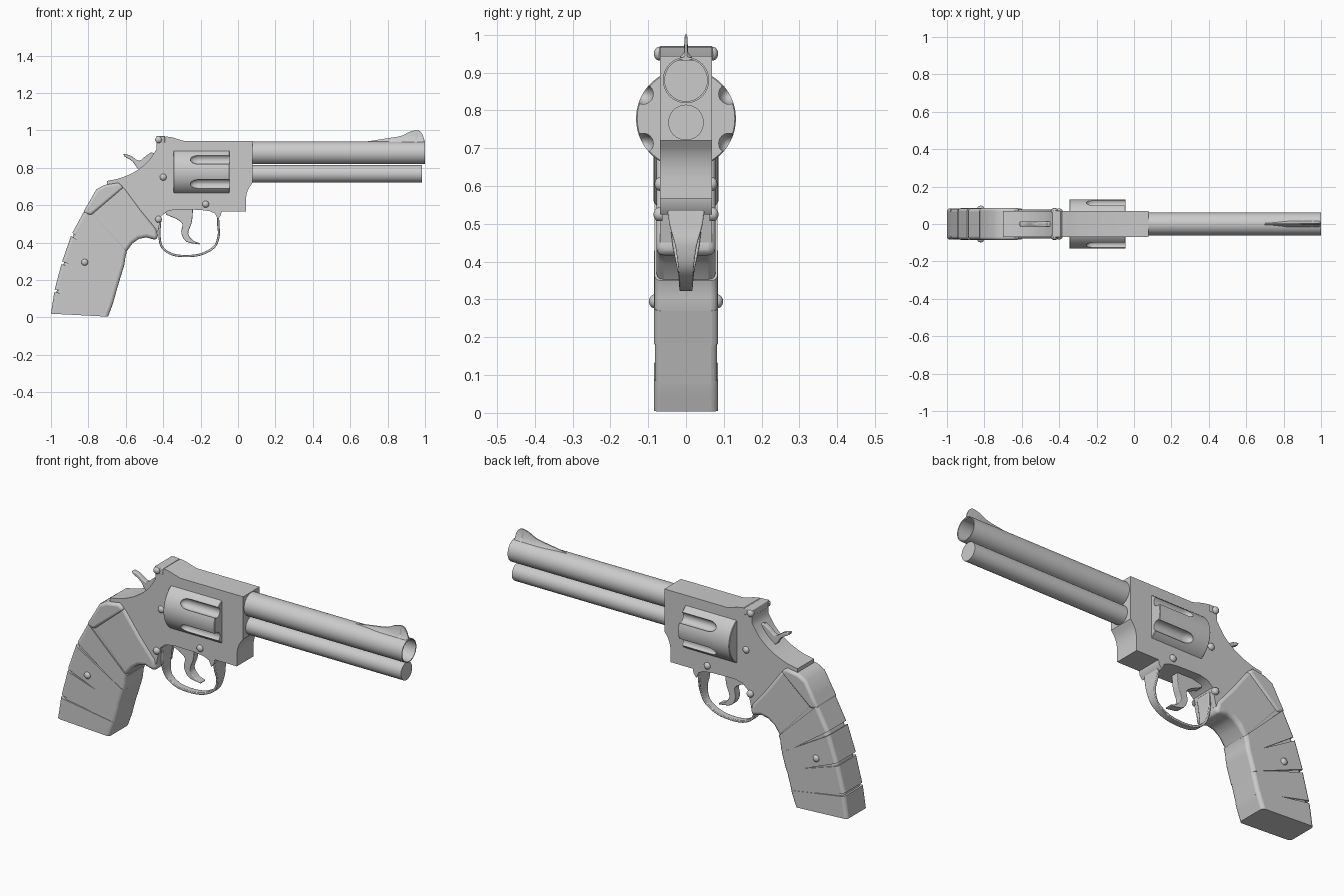
import bpy, bmesh, math
from mathutils import Matrix, Vector

if "Cube" in bpy.data.objects:
    bpy.data.objects.remove(bpy.data.objects["Cube"])


def finish(name, bm, bevel=0.0, segments=3):
    bmesh.ops.remove_doubles(bm, verts=bm.verts, dist=1e-5)
    bmesh.ops.recalc_face_normals(bm, faces=bm.faces)
    me = bpy.data.meshes.new(name)
    bm.to_mesh(me)
    bm.free()
    ob = bpy.data.objects.new(name, me)
    bpy.context.collection.objects.link(ob)
    if bevel:
        m = ob.modifiers.new("bevel", "BEVEL")
        m.width, m.segments = bevel, segments
        m.limit_method, m.angle_limit = "ANGLE", math.radians(50)
    return ob


def prism(name, pts, hw, bevel=0.0, segments=3):
    """Side profile in x, z extruded to y = +-hw."""
    bm = bmesh.new()
    f = bm.faces.new([bm.verts.new((x, -hw, z)) for x, z in pts])
    ext = bmesh.ops.extrude_face_region(bm, geom=[f])["geom"]
    bmesh.ops.translate(bm, vec=(0, 2 * hw, 0),
                        verts=[v for v in ext if isinstance(v, bmesh.types.BMVert)])
    return finish(name, bm, bevel, segments)


def loft(bm, rings, closed=True):
    """Skin a list of equally long rings of points."""
    vs = [[bm.verts.new(p) for p in r] for r in rings]
    n = len(vs[0])
    for a, b in zip(vs, vs[1:]):
        for i in range(n):
            j = (i + 1) % n
            bm.faces.new((a[i], a[j], b[j], b[i]))
    if closed:
        bm.faces.new(vs[0])
        bm.faces.new(vs[-1])


def lathe(bm, profile, mat, seg=48):
    """Revolve (x, radius) pairs around the local x axis."""
    ring = [2 * math.pi * i / seg for i in range(seg)]
    loft(bm, [[mat @ Vector((x, r * math.cos(a), r * math.sin(a))) for a in ring]
              for x, r in profile], False)


def smooth_path(pts, steps=6):
    """Catmull-Rom through points of any dimension."""
    p = [Vector(q) for q in pts]
    p = [2 * p[0] - p[1]] + p + [2 * p[-1] - p[-2]]
    out = []
    for a, b, c, d in zip(p, p[1:], p[2:], p[3:]):
        for i in range(steps):
            t = i / steps
            out.append(0.5 * (2 * b + (c - a) * t + (2 * a - 5 * b + 4 * c - d) * t * t
                              + (3 * b - a - 3 * c + d) * t ** 3))
    return out + [p[-2]]


# Frame: top strap, recoil slope, crane block and tang inside the grip
back_slope = smooth_path([(-0.70, 0.73), (-0.63, 0.745), (-0.55, 0.78), (-0.48, 0.835), (-0.435, 0.90)], 4)
nose = smooth_path([(0.078, 0.72), (0.055, 0.685), (0.043, 0.64), (0.042, 0.567)], 4)
prism("frame", [(-0.435, 0.935), (-0.385, 0.968), (-0.35, 0.962), (-0.29, 0.944), (0.078, 0.944)]
      + [tuple(p) for p in nose]
      + [(-0.088, 0.567), (-0.092, 0.545), (-0.108, 0.525), (-0.122, 0.555), (-0.15, 0.568),
         (-0.20, 0.575), (-0.33, 0.578), (-0.38, 0.567), (-0.41, 0.54), (-0.43, 0.45),
         (-0.55, 0.45), (-0.70, 0.68)]
      + [tuple(p) for p in back_slope], 0.069)
prism("rear_sight", [(-0.437, 0.934), (-0.437, 0.97), (-0.39, 0.97), (-0.39, 0.934)], 0.071, 0.004)

# Barrel tube and rod below it
bm = bmesh.new()
lathe(bm, [(0.06, 0.061), (1.0, 0.061), (1.0, 0.056), (0.08, 0.056), (0.08, 0)],
      Matrix.Translation((0, 0, 0.88)), 64)
finish("barrel", bm)
bm = bmesh.new()
lathe(bm, [(0.06, 0), (0.06, 0.047), (0.985, 0.047), (0.985, 0)], Matrix.Translation((0, 0, 0.768)))
finish("lower_rod", bm)

# Front sight: thin blade flaring into the barrel
bm = bmesh.new()
rings = []
for x, z in smooth_path([(0.67, 0.938), (0.78, 0.955), (0.87, 0.97), (0.92, 0.993),
                         (0.963, 1.0), (0.985, 0.98), (0.998, 0.945)], 4):
    k = min(1, (z - 0.93) / 0.03)
    zm = min(0.952, 0.93 + (z - 0.93) * 0.6)
    rings.append([(x, -0.022 * k, 0.932), (x, -0.006, zm), (x, -0.003, z),
                  (x, 0.003, z), (x, 0.006, zm), (x, 0.022 * k, 0.932)])
loft(bm, rings)
finish("front_sight", bm)

# Fluted cylinder
bm = bmesh.new()
lathe(bm, [(-0.345, 0), (-0.345, 0.129), (-0.342, 0.132), (-0.048, 0.132), (-0.045, 0.129), (-0.045, 0)],
      Matrix.Translation((0, 0, 0.778)), 96)
drum = finish("cylinder", bm)
bm = bmesh.new()
tip = [(-0.21 - 0.045 * math.cos(a), 0.027 * math.sin(a))
       for a in [math.pi / 2 * i / 8 for i in range(9)]]
for i in range(6):
    a = math.radians(30 + 60 * i)
    lathe(bm, tip + [(0.0, 0.027), (0.0, 0)],
          Matrix.Translation((0, 0.131 * math.cos(a), 0.778 + 0.131 * math.sin(a))), 24)
cutter = finish("flute_cutter", bm)
cutter.hide_render = True
cutter.hide_set(True)
mod = drum.modifiers.new("flutes", "BOOLEAN")
mod.object, mod.operation, mod.solver = cutter, "DIFFERENCE", "EXACT"

# Hammer and trigger
prism("hammer", [tuple(p) for p in smooth_path(
    [(-0.612, 0.875), (-0.575, 0.865), (-0.53, 0.838), (-0.495, 0.862), (-0.465, 0.882)], 4)]
    + [(-0.43, 0.875), (-0.43, 0.80), (-0.52, 0.78)]
    + [tuple(p) for p in smooth_path([(-0.54, 0.80), (-0.565, 0.835), (-0.61, 0.862)], 3)], 0.013, 0.004)
prism("trigger", [(-0.39, 0.585), (-0.385, 0.55)] + [tuple(p) for p in smooth_path(
    [(-0.33, 0.527), (-0.298, 0.50), (-0.303, 0.45), (-0.275, 0.405), (-0.205, 0.39)], 5)]
    + [tuple(p) for p in smooth_path(
        [(-0.203, 0.396), (-0.24, 0.412), (-0.266, 0.45), (-0.247, 0.51), (-0.24, 0.585)], 5)], 0.02, 0.006)

# Trigger guard: flat band, wider where it meets the frame
path = smooth_path([(-0.415, 0.53, 0.045), (-0.42, 0.44, 0.035), (-0.405, 0.375, 0.022),
                    (-0.35, 0.337, 0.018), (-0.27, 0.328, 0.017), (-0.19, 0.34, 0.018),
                    (-0.125, 0.38, 0.02), (-0.103, 0.44, 0.028), (-0.105, 0.49, 0.042), (-0.107, 0.54, 0.05)])
bm = bmesh.new()
rings = []
for i, p in enumerate(path):
    d = path[min(i + 1, len(path) - 1)] - path[max(i - 1, 0)]
    n = Vector((-d.y, d.x)).normalized() * 0.006
    rings.append([(p.x + s * n.x, y * p.z, p.y + s * n.y) for s, y in ((1, -1), (1, 1), (-1, 1), (-1, -1))])
loft(bm, rings)
finish("trigger_guard", bm, 0.003, 2)

# Grip core
back = [(-1.0, 0.02), (-0.98, 0.15), (-0.94, 0.30), (-0.89, 0.444), (-0.80, 0.61), (-0.75, 0.69)]
front = [(-0.695, 0.004), (-0.67, 0.07), (-0.64, 0.176), (-0.607, 0.283), (-0.60, 0.34), (-0.565, 0.395)]


def edge_x(curve, z):
    for (x0, z0), (x1, z1) in zip(curve, curve[1:]):
        if z <= z1:
            return x0 + (x1 - x0) * (z - z0) / (z1 - z0)
    return curve[-1][0]


prism("grip_core", [(x + 0.014, z + 0.01) for x, z in back] + [(-0.64, 0.70), (-0.55, 0.5)]
      + [(x - 0.01, z + 0.008) for x, z in reversed(front)], 0.077, 0.022)

# Wrapped strips around the grip: back z range, front z range, half width
strips = [(0.02, 0.135, 0.004, 0.085, 0.084), (0.15, 0.285, 0.075, 0.185, 0.082),
          (0.30, 0.435, 0.178, 0.27, 0.085), (0.452, 0.57, 0.262, 0.35, 0.083)]
for i, (b0, b1, f0, f1, hw) in enumerate(strips):
    t = [0, 0.25, 0.5, 0.75, 1]
    pts = [(edge_x(back, b0 + (b1 - b0) * k), b0 + (b1 - b0) * k) for k in t]
    pts += [(edge_x(front, f1 + (f0 - f1) * k), f1 + (f0 - f1) * k) for k in t]
    strip = prism(f"grip_strip_{i + 1}", pts, hw)
    # round only the long front and back corners
    m = strip.modifiers.new("bevel", "BEVEL")
    m.width, m.segments, m.limit_method = 0.016, 3, "WEIGHT"
    w = strip.data.attributes.new("bevel_weight_edge", "FLOAT", "EDGE")
    for e in strip.data.edges:
        a, b = (strip.data.vertices[v].co for v in e.vertices)
        if abs(a.y - b.y) < 1e-4 and abs(a.x - b.x) < 0.15:
            w.data[e.index].value = 1

# Upper grip with front lobe, and the strip over its back
prism("grip_upper", [(-0.79, 0.60), (-0.745, 0.685), (-0.71, 0.707), (-0.64, 0.716), (-0.605, 0.69),
                     (-0.52, 0.575), (-0.437, 0.475), (-0.428, 0.44), (-0.435, 0.412), (-0.49, 0.428),
                     (-0.53, 0.42), (-0.565, 0.395), (-0.605, 0.34), (-0.79, 0.545)], 0.078, 0.018)
prism("grip_top_strip", [(-0.83, 0.56), (-0.80, 0.61), (-0.757, 0.685), (-0.715, 0.708),
                         (-0.64, 0.72), (-0.61, 0.695), (-0.785, 0.545)], 0.086, 0.014)

# Domed pins on both sides: x, z, surface y
for i, (x, z, y) in enumerate([(-0.40, 0.75, 0.069), (-0.173, 0.605, 0.069), (-0.425, 0.525, 0.072),
                               (-0.82, 0.295, 0.084), (-0.425, 0.95, 0.071)]):
    bm = bmesh.new()
    dome = [(0.014 * math.sin(a), 0.018 * math.cos(a)) for a in [math.pi / 2 * k / 6 for k in range(7)]]
    for s in (-1, 1):
        lathe(bm, [(-0.01, 0), (-0.01, 0.018)] + dome,
              Matrix.Translation((x, s * y, z)) @ Matrix.Rotation(s * math.pi / 2, 4, "Z"), 20)
    finish(f"pin_{i + 1}", bm)

# Smooth shading with sharp edges kept
for ob in bpy.data.objects:
    if ob.type == "MESH" and ob is not cutter:
        bpy.context.view_layer.objects.active = ob
        ob.select_set(True)
bpy.ops.object.shade_smooth_by_angle(angle=math.radians(35))
